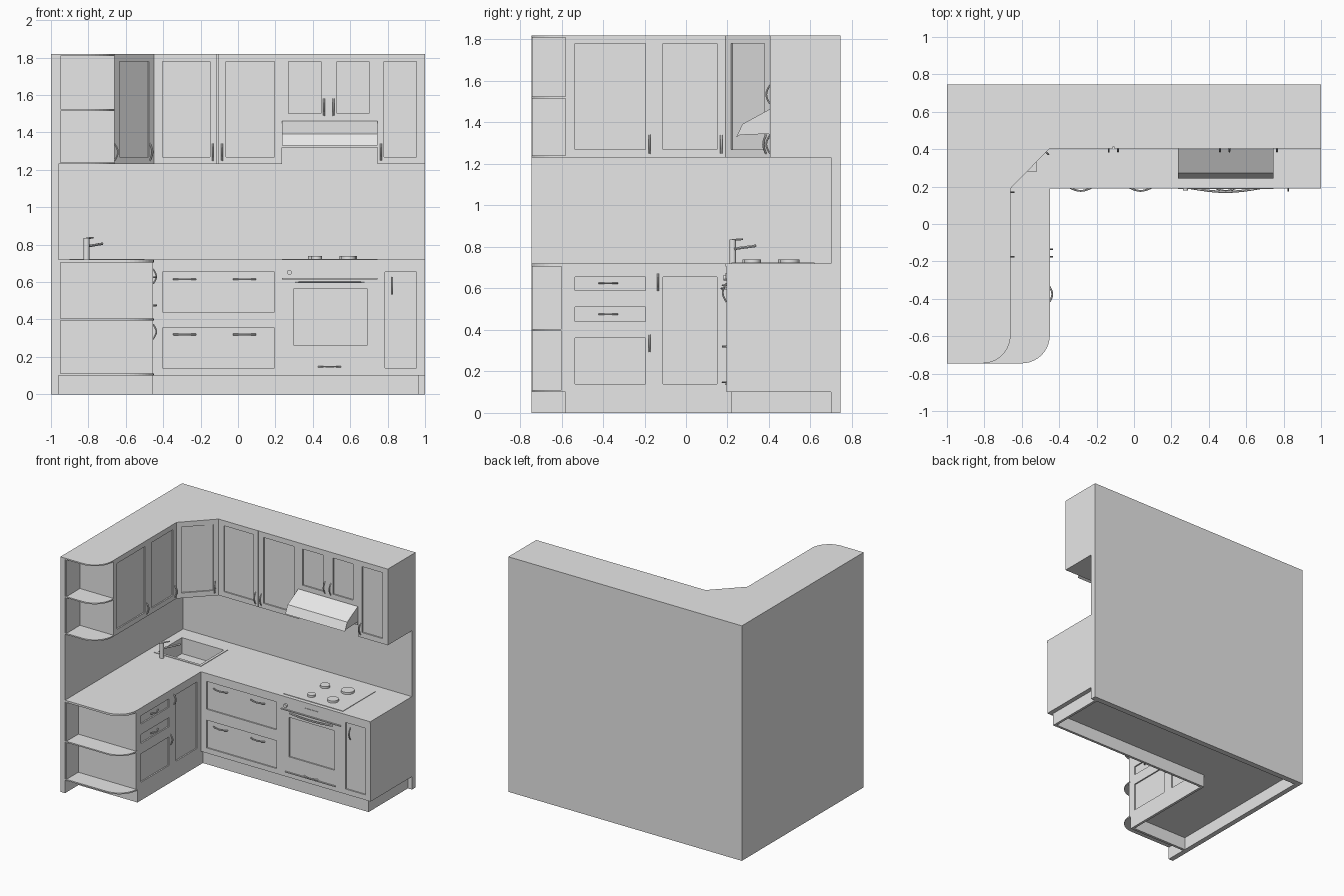
import bpy, bmesh, math
from mathutils import Vector, Matrix

if "Cube" in bpy.data.objects:
    bpy.data.objects.remove(bpy.data.objects["Cube"])

grey = bpy.data.materials.new("light_grey")
grey.diffuse_color = (0.8, 0.8, 0.8, 1)
grey.use_nodes = True
grey.node_tree.nodes["Principled BSDF"].inputs["Base Color"].default_value = grey.diffuse_color


def finish(name, bm):
    bmesh.ops.recalc_face_normals(bm, faces=bm.faces)
    me = bpy.data.meshes.new(name)
    bm.to_mesh(me)
    bm.free()
    me.materials.append(grey)
    ob = bpy.data.objects.new(name, me)
    bpy.context.collection.objects.link(ob)
    return ob


def activate(ob):
    bpy.ops.object.select_all(action='DESELECT')
    ob.select_set(True)
    bpy.context.view_layer.objects.active = ob


def smooth(ob):
    activate(ob)
    bpy.ops.object.shade_smooth_by_angle(angle=math.radians(35))


def boxes(name, items):
    """Each item: x0, x1, y0, y1, z0, z1 and an optional turn about z."""
    bm = bmesh.new()
    for it in items:
        x0, x1, y0, y1, z0, z1 = it[:6]
        m = (Matrix.Translation(((x0 + x1) / 2, (y0 + y1) / 2, (z0 + z1) / 2))
             @ Matrix.Rotation(it[6] if len(it) > 6 else 0, 4, 'Z')
             @ Matrix.Diagonal((x1 - x0, y1 - y0, z1 - z0, 1)))
        bmesh.ops.create_cube(bm, size=1, matrix=m)
    return finish(name, bm)


def prism(name, pts, z0, z1):
    bm = bmesh.new()
    f = bm.faces.new([bm.verts.new((x, y, z0)) for x, y in pts])
    r = bmesh.ops.extrude_face_region(bm, geom=[f])
    bmesh.ops.translate(bm, vec=(0, 0, z1 - z0),
                        verts=[v for v in r['geom'] if isinstance(v, bmesh.types.BMVert)])
    return finish(name, bm)


def cylinder(name, x, y, z, r, h, axis='Z', n=24):
    bm = bmesh.new()
    rot = Matrix.Rotation(math.pi / 2 if axis == 'Y' else 0, 4, 'X')
    bmesh.ops.create_cone(bm, cap_ends=True, segments=n, radius1=r, radius2=r, depth=h,
                          matrix=Matrix.Translation((x, y, z)) @ rot)
    ob = finish(name, bm)
    smooth(ob)
    return ob


def cut(ob, items):
    cutter = boxes("cutter", items)
    cutter.hide_render = True
    mod = ob.modifiers.new("cut", 'BOOLEAN')
    mod.operation, mod.solver, mod.object = 'DIFFERENCE', 'EXACT', cutter
    activate(ob)
    bpy.ops.object.modifier_apply(modifier="cut")
    bpy.data.objects.remove(cutter)


def tubes(name, paths, radius):
    cu = bpy.data.curves.new(name, 'CURVE')
    cu.dimensions, cu.bevel_depth, cu.bevel_resolution = '3D', radius, 1
    cu.use_fill_caps = True
    for path in paths:
        s = cu.splines.new('POLY')
        s.points.add(len(path) - 1)
        for p, co in zip(s.points, path):
            p.co = (*co, 1)
    cu.materials.append(grey)
    ob = bpy.data.objects.new(name, cu)
    bpy.context.collection.objects.link(ob)
    activate(ob)
    bpy.ops.object.convert(target='MESH')
    smooth(bpy.context.object)


def bow(c, along, out, length, bulge=0.018, n=8):
    c, a, o = Vector(c), Vector(along), Vector(out)
    return [c + a * length * (i / n - 0.5) + o * bulge * math.sin(math.pi * i / n)
            for i in range(n + 1)]


def arc(cx, cy, r, n=10):
    """Quarter arc from the front (-y) round to the right (+x)."""
    return [(cx + r * math.sin(i / n * math.pi / 2), cy - r * math.cos(i / n * math.pi / 2))
            for i in range(n + 1)]


X, Y, Z = (1, 0, 0), (0, 1, 0), (0, 0, 1)
FRONT, RIGHT = (0, -1, 0), (1, 0, 0)
DIAG = (math.sqrt(0.5), -math.sqrt(0.5), 0)
D = 0.01       # depth of the recessed panels
LX, BY = -0.455, 0.195   # base fronts: left run and back run
UX, UY = -0.66, 0.405    # upper fronts


def front_panel(y, x0, x1, z0, z1):
    return (x0, x1, y - 0.02, y + D, z0, z1)


def side_panel(x, y0, y1, z0, z1):
    return (x - D, x + 0.02, y0, y1, z0, z1)


# walls
prism("walls", [(-1, -0.745), (-0.96, -0.745), (-0.96, 0.70), (1, 0.70), (1, 0.745), (-1, 0.745)], 0, 1.82)

# base cabinets with recessed fronts
base = prism("base_cabinets", [(-0.96, -0.6), (LX, -0.6), (LX, BY), (1, BY), (1, 0.70), (-0.96, 0.70)], 0.1, 0.705)
sink = (-0.88, -0.52, 0.28, 0.57, 0.60, 0.8)
cut(base, [front_panel(BY, -0.405, 0.195, z, z + 0.215) for z in (0.14, 0.44)]
    + [front_panel(BY, 0.785, 0.955, 0.14, 0.655), front_panel(BY, 0.30, 0.69, 0.26, 0.565)]
    + [side_panel(LX, -0.535, -0.195, a, b) for a, b in ((0.14, 0.36), (0.44, 0.51), (0.59, 0.655))]
    + [side_panel(LX, -0.11, 0.15, 0.14, 0.655), sink])

# countertop with rounded end and sink opening
top = prism("countertop", [(-0.96, -0.745)] + arc(-0.6, -0.595, 0.15)
            + [(-0.45, 0.19), (1, 0.19), (1, 0.70), (-0.96, 0.70)], 0.705, 0.72)
cut(top, [sink])
# raised sink rim
rim = boxes("sink_rim", [(-0.90, -0.50, 0.26, 0.59, 0.72, 0.724)])
cut(rim, [sink])

# plinth boards
boxes("plinth", [(-0.475, 0.965, 0.22, 0.24, 0, 0.1), (0.945, 0.965, 0.24, 0.70, 0, 0.1),
                 (-0.475, -0.455, -0.56, 0.22, 0, 0.1), (-0.96, -0.455, -0.58, -0.56, 0, 0.1)])

# upper cabinets with diagonal corner and a notch for the hood
upper = prism("upper_cabinets", [(-0.96, -0.58), (UX, -0.58), (UX, 0.19), (-0.45, UY), (1, UY), (1, 0.70),
                                 (-0.96, 0.70)], 1.23, 1.82)
cut(upper, [(0.235, 0.745, 0.3, 0.8, 1.1, 1.46)])
cut(upper, [front_panel(UY, a, b, z, 1.78) for a, b, z in
            ((-0.405, -0.15, 1.27), (-0.065, 0.195, 1.27), (0.27, 0.445, 1.50),
             (0.53, 0.70, 1.50), (0.78, 0.955, 1.27))]
    + [(-0.112, -0.108, UY - 0.02, UY + D, 1.2, 1.85)]
    + [side_panel(UX, a, b, 1.27, 1.78) for a, b in ((-0.535, -0.195), (-0.11, 0.15))]
    + [(-0.555 - 0.113, -0.555 + 0.113, 0.2975 - D, 0.2975 + D, 1.27, 1.78, math.pi / 4)])

# open end shelves
for i, z in enumerate((0.1, 0.395)):
    prism("lower_shelf_%d" % (i + 1), [(-0.96, -0.745)] + arc(-0.6, -0.595, 0.15) + [(-0.45, -0.59), (-0.96, -0.59)],
          z, z + 0.01)
for i, z in enumerate((1.23, 1.515, 1.81)):
    prism("upper_shelf_%d" % (i + 1), [(-0.96, -0.745)] + arc(-0.81, -0.595, 0.15) + [(UX, -0.575), (-0.96, -0.575)],
          z, z + 0.01)
boxes("shelf_side_panels", [(-0.965, -0.948, -0.742, -0.59, 0.105, 0.71), (-0.965, -0.948, -0.742, -0.57, 1.235, 1.815)])

# range hood: side profile (y, z) pulled along x
bm = bmesh.new()
prof = [(0.70, 1.462), (0.40, 1.462), (0.272, 1.392), (0.243, 1.33), (0.262, 1.34), (0.40, 1.345), (0.40, 1.32), (0.70, 1.32)]
f = bm.faces.new([bm.verts.new((0.235, y, z)) for y, z in prof])
r = bmesh.ops.extrude_face_region(bm, geom=[f])
bmesh.ops.translate(bm, vec=(0.51, 0, 0), verts=[v for v in r['geom'] if isinstance(v, bmesh.types.BMVert)])
finish("range_hood", bm)

# hob and burners
boxes("hob_plate", [(0.235, 0.745, 0.22, 0.62, 0.72, 0.724)])
for i, (x, y, rad) in enumerate(((0.41, 0.48, 0.04), (0.59, 0.50, 0.052), (0.42, 0.30, 0.032), (0.59, 0.32, 0.045))):
    cylinder("burner_%d" % (i + 1), x, y, 0.73, rad * 0.9, 0.02)

# oven trim, display and knob
boxes("oven_trim", [(0.235, 0.745, 0.186, 0.196, 0.615, 0.622), (0.27, 0.70, 0.187, 0.196, 0.135, 0.142),
                    (0.44, 0.55, 0.191, 0.196, 0.645, 0.675)])
cylinder("oven_knob", 0.275, 0.19, 0.652, 0.013, 0.02, 'Y', 16)
tubes("oven_handle", [bow((0.49, 0.192, 0.60), X, FRONT, 0.37, 0.02, 12)], 0.006)

# cabinet handles
paths = [bow((x, BY, z), X, FRONT, 0.12) for x in (-0.285, 0.035) for z in (0.615, 0.32)]
paths += [bow((0.49, BY, 0.148), X, FRONT, 0.12), bow((0.825, BY, 0.58), Z, FRONT, 0.09)]
paths += [bow((x, UY, z), Z, FRONT, 0.09) for x, z in
          ((-0.135, 1.295), (-0.085, 1.295), (0.46, 1.535), (0.51, 1.535), (0.765, 1.295))]
paths += [bow((UX, y, 1.295), Z, RIGHT, 0.09) for y in (-0.175, 0.17)]
paths += [bow((-0.47, 0.385, 1.295), Z, DIAG, 0.09)]
paths += [bow((LX, -0.375, z), Y, RIGHT, 0.09) for z in (0.625, 0.475)]
paths += [bow((LX, -0.175, 0.335), Z, RIGHT, 0.08), bow((LX, -0.135, 0.63), Z, RIGHT, 0.08)]
tubes("cabinet_handles", paths, 0.005)

# tap
cylinder("tap_column", -0.81, 0.225, 0.775, 0.016, 0.12)
tubes("tap_spout", [[(-0.81, 0.225, 0.79), (-0.725, 0.335, 0.805)]], 0.007)
tubes("tap_lever", [[(-0.81, 0.225, 0.834), (-0.775, 0.272, 0.837)]], 0.005)
